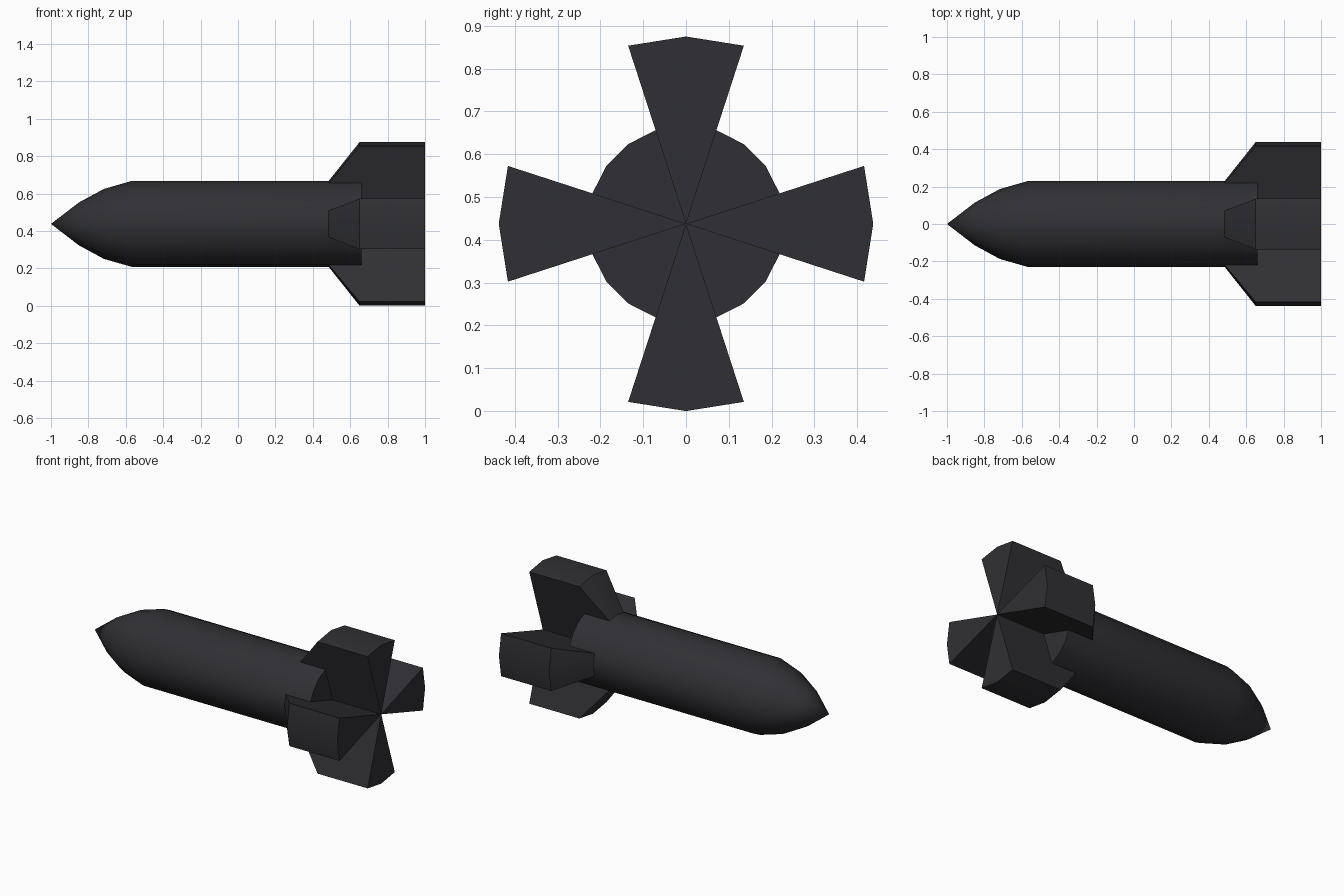
import bpy, bmesh
from math import sin, cos, pi

if "Cube" in bpy.data.objects:
    bpy.data.objects.remove(bpy.data.objects["Cube"])

SIDES = 20
AXIS_Z = 0.4375
R = 0.23          # body radius
FIN_R = 0.4375    # fin tip radius

# (x, radius) profiles, revolved sector by sector
nose_and_tube = [(-1, 0), (-0.85, 0.115), (-0.717, 0.187), (-0.567, R), (0.485, R)]
tail_end = [(0.485, R), (0.66, R), (0.66, 0)]
fin_outer = [(0.485, R), (0.65, FIN_R), (1, FIN_R), (1, 0)]
fin_side = fin_outer + [(0.66, 0), (0.66, R)]

bm = bmesh.new()


def point(p, i):
    a = 2 * pi * i / SIDES
    return p[0], p[1] * sin(a), AXIS_Z + p[1] * cos(a)


def face(points):
    unique = list(dict.fromkeys(points))
    bm.faces.new([bm.verts.new(p) for p in unique])


def sector(profile, i):
    for p, q in zip(profile, profile[1:]):
        pts = [point(p, i)]
        if p[1] > 0:
            pts.append(point(p, i + 1))
        if q[1] > 0:
            pts.append(point(q, i + 1))
        pts.append(point(q, i))
        face(pts)


# nose and tube, then either a fin sector or the recessed tail disc
for i in range(SIDES):
    sector(nose_and_tube, i)
    is_fin = i % 5 in (0, 4)
    sector(fin_outer if is_fin else tail_end, i)

# flat sides of the four wedge fins
for k in range(4):
    for side in (-1, 1):
        face([point(p, 5 * k + side) for p in fin_side])

# weld into one closed shell
bmesh.ops.remove_doubles(bm, verts=bm.verts, dist=0.0005)
bmesh.ops.recalc_face_normals(bm, faces=bm.faces)

mesh = bpy.data.meshes.new("finned_body")
bm.to_mesh(mesh)
bm.free()
body = bpy.data.objects.new("finned_body", mesh)
bpy.context.collection.objects.link(body)

# dark casing
mat = bpy.data.materials.new("dark_casing")
mat.diffuse_color = (0.03, 0.03, 0.035, 1)
mat.use_nodes = True
mat.node_tree.nodes["Principled BSDF"].inputs["Base Color"].default_value = mat.diffuse_color
mesh.materials.append(mat)

bpy.context.view_layer.objects.active = body
body.select_set(True)
bpy.ops.object.shade_smooth_by_angle(angle=pi / 6)
